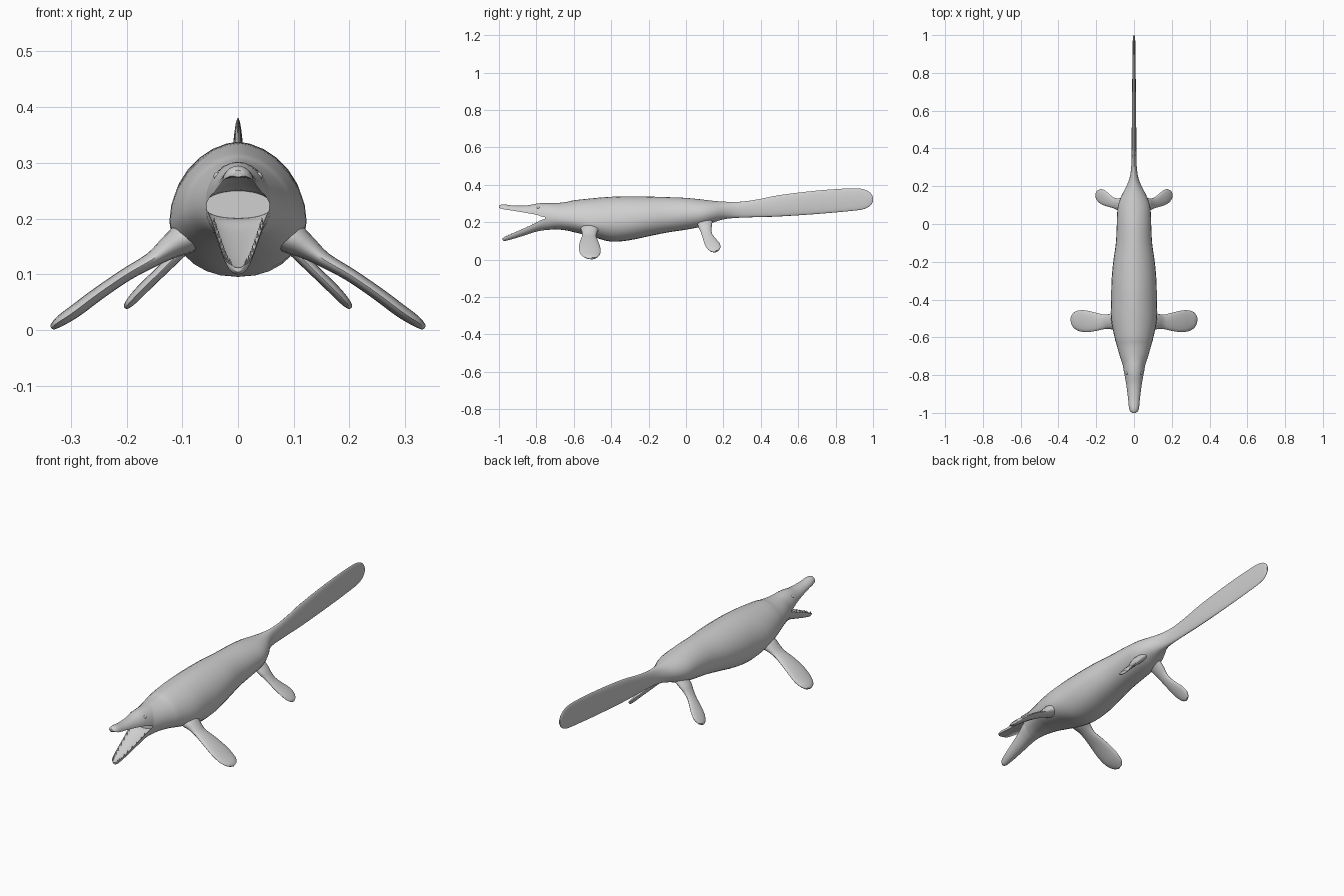
import bpy, bmesh, math
from mathutils import Vector

skin = bpy.data.materials.new("grey skin")
skin.diffuse_color = (0.63, 0.63, 0.63, 1)


def finish(name, bm, angle=50):
    bmesh.ops.recalc_face_normals(bm, faces=bm.faces)
    me = bpy.data.meshes.new(name)
    bm.to_mesh(me)
    bm.free()
    me.materials.append(skin)
    ob = bpy.data.objects.new(name, me)
    bpy.context.collection.objects.link(ob)
    bpy.ops.object.select_all(action='DESELECT')
    ob.select_set(True)
    bpy.context.view_layer.objects.active = ob
    bpy.ops.object.shade_smooth_by_angle(angle=math.radians(angle))
    return ob


def smooth_rows(rows, steps=3):
    """Catmull-Rom interpolation of section rows."""
    out = []
    for i in range(len(rows) - 1):
        quad = [rows[max(i - 1, 0)], rows[i], rows[i + 1], rows[min(i + 2, len(rows) - 1)]]
        for s in range(steps):
            t = s / steps
            out.append([0.5 * (2 * b + (c - a) * t + (2 * a - 5 * b + 4 * c - d) * t * t
                               + (3 * b - a - 3 * c + d) * t ** 3) for a, b, c, d in zip(*quad)])
    return out + [list(rows[-1])]


def loft(name, rings, angle=50):
    bm = bmesh.new()
    loops = [[bm.verts.new(p) for p in ring] for ring in rings]
    n = len(loops[0])
    for a, b in zip(loops, loops[1:]):
        for i in range(n):
            bm.faces.new((a[i], a[(i + 1) % n], b[(i + 1) % n], b[i]))
    bm.faces.new(loops[0])
    bm.faces.new(loops[-1])
    return finish(name, bm, angle)


def hull(name, rows, n=28, upper=1.0, lower=1.0):
    """Rows: y, half width, top z, widest z, bottom z. A top below the widest z makes a trough.
    The upper and lower powers narrow or fill the two halves of the section."""
    rings = []
    for y, w, top, mid, bot in smooth_rows(rows):
        ring = []
        for i in range(n):
            a = 2 * math.pi * i / n
            s, c = math.sin(a), math.cos(a)
            x = math.copysign(abs(c) ** (upper if s > 0 else lower), c)
            ring.append((w * x, y, mid + ((top - mid) if s > 0 else (mid - bot)) * s))
        rings.append(ring)
    return loft(name, rings)


def flipper(name, rows, side, n=16):
    """Rows: x, y, z, half chord, half thickness."""
    rows = smooth_rows(rows)
    pts = [Vector(r[:3]) for r in rows]
    rings = []
    for i, (p, r) in enumerate(zip(pts, rows)):
        d = pts[min(i + 1, len(pts) - 1)] - pts[max(i - 1, 0)]
        normal = Vector((-d.z, 0, d.x)).normalized()
        chord = normal.cross(d).normalized()
        ring = []
        for k in range(n):
            a = 2 * math.pi * k / n
            q = p + chord * r[3] * math.cos(a) + normal * r[4] * math.sin(a)
            ring.append((q.x * side, q.y, q.z))
        rings.append(ring)
    return loft(name, rings)


# Trunk running from the back of the mouth into the tall flat tail
hull("body_and_tail", [
    (-0.755, 0.057, 0.302, 0.225, 0.158), (-0.70, 0.075, 0.302, 0.222, 0.162),
    (-0.64, 0.092, 0.308, 0.215, 0.156), (-0.60, 0.103, 0.317, 0.210, 0.147),
    (-0.50, 0.122, 0.328, 0.195, 0.122), (-0.40, 0.121, 0.336, 0.200, 0.096),
    (-0.30, 0.119, 0.338, 0.207, 0.104),
    (-0.20, 0.110, 0.337, 0.220, 0.125), (-0.10, 0.096, 0.334, 0.230, 0.145),
    (0.00, 0.091, 0.330, 0.240, 0.160), (0.09, 0.086, 0.321, 0.245, 0.178),
    (0.15, 0.066, 0.314, 0.252, 0.200), (0.20, 0.040, 0.310, 0.260, 0.215),
    (0.25, 0.022, 0.309, 0.265, 0.222), (0.31, 0.014, 0.311, 0.268, 0.225),
    (0.40, 0.012, 0.325, 0.275, 0.228), (0.50, 0.012, 0.345, 0.285, 0.231),
    (0.70, 0.010, 0.369, 0.306, 0.244), (0.88, 0.008, 0.381, 0.320, 0.260),
    (0.95, 0.007, 0.376, 0.322, 0.270), (0.985, 0.006, 0.358, 0.322, 0.288),
    (1.00, 0.003, 0.335, 0.322, 0.310)], upper=1.15, lower=0.9)

# Jaws, with a hollow palate above and a trough below
hull("upper_jaw", [
    (-0.69, 0.064, 0.300, 0.228, 0.250), (-0.76, 0.057, 0.302, 0.228, 0.250),
    (-0.80, 0.050, 0.299, 0.240, 0.258), (-0.85, 0.041, 0.290, 0.249, 0.264),
    (-0.92, 0.032, 0.289, 0.261, 0.272), (-0.97, 0.027, 0.295, 0.268, 0.274),
    (-0.99, 0.021, 0.293, 0.273, 0.275), (-1.00, 0.010, 0.287, 0.278, 0.275)])
lower_rows = [
    (-0.69, 0.064, 0.205, 0.224, 0.163), (-0.76, 0.057, 0.200, 0.217, 0.157),
    (-0.80, 0.048, 0.180, 0.198, 0.150), (-0.85, 0.040, 0.158, 0.174, 0.134),
    (-0.91, 0.031, 0.134, 0.148, 0.115), (-0.95, 0.024, 0.120, 0.130, 0.104),
    (-0.97, 0.018, 0.114, 0.121, 0.100), (-0.98, 0.008, 0.112, 0.115, 0.104)]
hull("lower_jaw", lower_rows)

# Small pointed teeth along the lower jaw rim
bm = bmesh.new()
for y, w, top, mid, bot in smooth_rows(lower_rows[2:7], 2):
    for side in (-1, 1):
        x = side * (w - 0.005)
        base = [bm.verts.new((x + 0.003 * math.cos(a), y + 0.004 * math.sin(a), mid - 0.008))
                for a in (0, math.pi / 2, math.pi, 3 * math.pi / 2)]
        tip = bm.verts.new((x, y + 0.002, mid + 0.006))
        bm.faces.new(base)
        for i in range(4):
            bm.faces.new((base[i], base[(i + 1) % 4], tip))
finish("lower_teeth", bm, 20)

# Paired flippers and eyes
front = [(0.05, -0.512, 0.178, 0.054, 0.020), (0.095, -0.514, 0.165, 0.050, 0.028),
         (0.125, -0.516, 0.147, 0.041, 0.021), (0.155, -0.518, 0.126, 0.038, 0.014),
         (0.20, -0.518, 0.100, 0.048, 0.012), (0.25, -0.516, 0.066, 0.057, 0.012),
         (0.29, -0.510, 0.036, 0.055, 0.012), (0.318, -0.500, 0.017, 0.040, 0.010),
         (0.331, -0.495, 0.007, 0.017, 0.006)]
back = [(0.03, 0.098, 0.218, 0.045, 0.018), (0.070, 0.102, 0.180, 0.037, 0.018),
        (0.090, 0.106, 0.157, 0.030, 0.014),
        (0.112, 0.113, 0.132, 0.028, 0.011), (0.140, 0.127, 0.104, 0.034, 0.010),
        (0.167, 0.143, 0.078, 0.039, 0.010), (0.188, 0.156, 0.056, 0.032, 0.009),
        (0.198, 0.164, 0.045, 0.015, 0.006)]
for side, label in ((-1, "left"), (1, "right")):
    flipper("front_flipper_" + label, front, side)
    flipper("back_flipper_" + label, back, side)
    bm = bmesh.new()
    bmesh.ops.create_uvsphere(bm, u_segments=12, v_segments=8, radius=0.008)
    bmesh.ops.translate(bm, verts=bm.verts, vec=(side * 0.036, -0.79, 0.276))
    finish("eye_" + label, bm)
